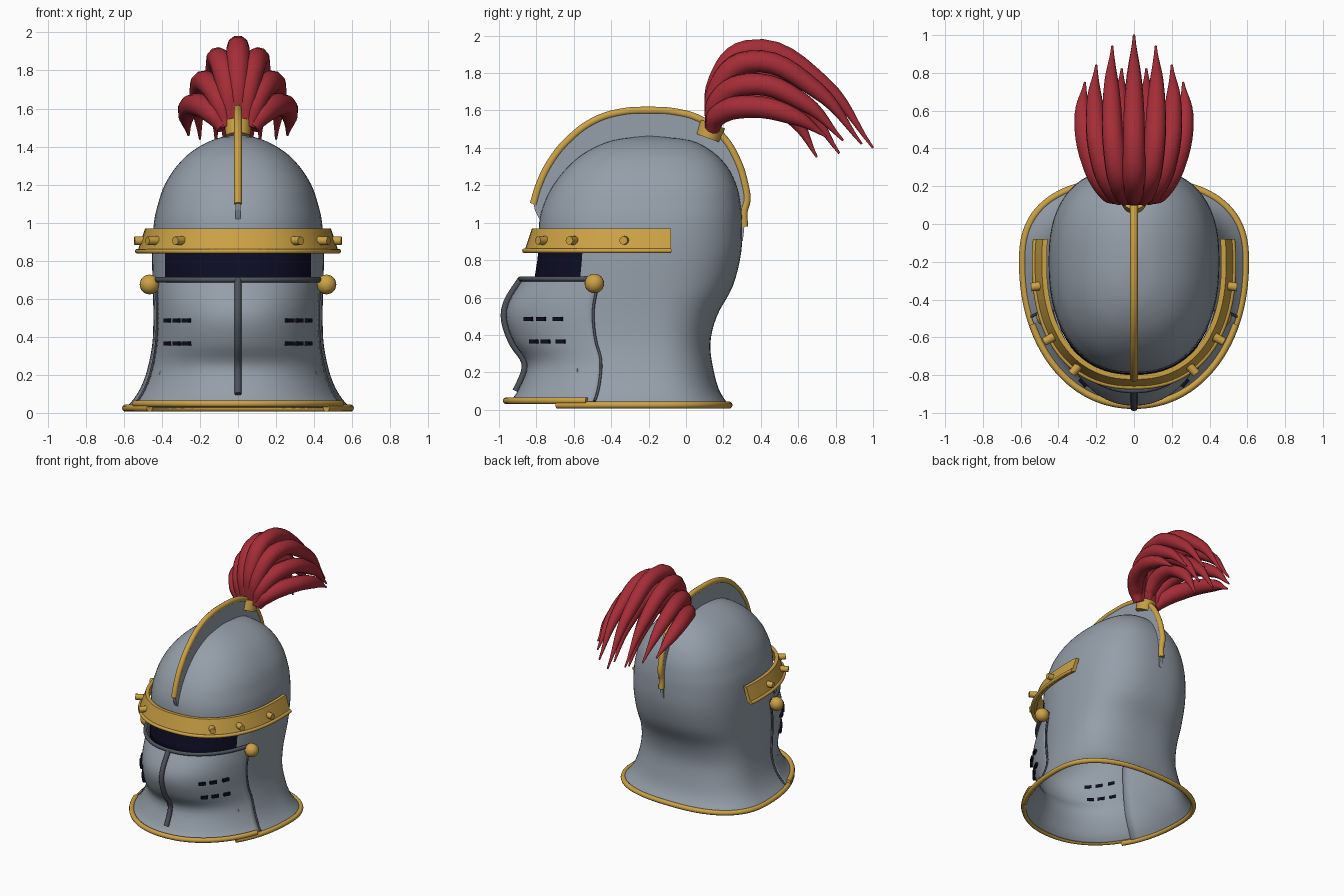
import bpy, bmesh
from math import sin, cos, asin, pi, atan2
from mathutils import Vector, Matrix

cube = bpy.data.objects.get("Cube")
if cube:
    bpy.data.objects.remove(cube, do_unlink=True)


def material(name, rgb):
    m = bpy.data.materials.new(name)
    m.use_nodes = True
    m.diffuse_color = (*rgb, 1)
    m.node_tree.nodes["Principled BSDF"].inputs["Base Color"].default_value = (*rgb, 1)
    return m


steel = material("steel", (.30, .345, .40))
dark_steel = material("dark steel", (.075, .085, .105))
gold = material("gold", (.6, .36, .06))
red = material("plume red", (.38, .026, .038))
navy = material("dark opening", (.004, .004, .018))

MID = -.2  # y of the widest section


def select(ob):
    bpy.ops.object.select_all(action='DESELECT')
    ob.select_set(True)
    bpy.context.view_layer.objects.active = ob


def finish(name, bm, mats, smooth=True, thick=0, offset=-1):
    mesh = bpy.data.meshes.new(name)
    bm.to_mesh(mesh)
    bm.free()
    ob = bpy.data.objects.new(name, mesh)
    bpy.context.collection.objects.link(ob)
    for m in mats:
        mesh.materials.append(m)
    if smooth:
        select(ob)
        bpy.ops.object.shade_smooth_by_angle(angle=.7)
    if thick:
        mod = ob.modifiers.new("thickness", 'SOLIDIFY')
        mod.thickness = thick
        mod.offset = offset
    return ob


def loft(rows, keep=None, paint=None):
    """Grid of quads through rows of points; keep and paint rule on (row, column)."""
    bm = bmesh.new()
    grid = [[bm.verts.new(p) for p in row] for row in rows]
    for i in range(len(rows) - 1):
        for j in range(len(rows[0]) - 1):
            if keep and not keep(i, j):
                continue
            f = bm.faces.new((grid[i][j], grid[i][j + 1], grid[i + 1][j + 1], grid[i + 1][j]))
            f.material_index = paint(i, j) if paint else 0
    bmesh.ops.remove_doubles(bm, verts=bm.verts, dist=.0005)
    loose = [v for v in bm.verts if not v.link_faces]
    bmesh.ops.delete(bm, geom=loose, context='VERTS')
    return bm


def tube(name, pts, radius, mat, radii=None, sides=3):
    """Round bar along a smooth path, optionally with a radius per point."""
    cu = bpy.data.curves.new(name, 'CURVE')
    cu.dimensions = '3D'
    cu.bevel_depth = radius
    cu.bevel_resolution = sides
    cu.use_fill_caps = True
    cu.resolution_u = 6
    sp = cu.splines.new('BEZIER')
    sp.radius_interpolation = 'CARDINAL'
    sp.bezier_points.add(len(pts) - 1)
    for k, (bp, p) in enumerate(zip(sp.bezier_points, pts)):
        bp.co = p
        bp.handle_left_type = bp.handle_right_type = 'AUTO'
        bp.radius = radii[k] if radii else 1
    cu.materials.append(mat)
    ob = bpy.data.objects.new(name, cu)
    bpy.context.collection.objects.link(ob)
    select(ob)
    bpy.ops.object.convert(target='MESH')
    bpy.ops.object.shade_smooth_by_angle(angle=.9)
    return ob


def ring(t, z, w, f, b, n=2.3):
    """Point on an egg-shaped section; t = 0 is the front, growing towards +x."""
    s, c = sin(t), cos(t)
    e = 2 / n if c > 0 else 2 / 2.5
    x = w * abs(s) ** (2 / n if c > 0 else .8) * (1 if s > 0 else -1)
    y = MID + ((f - MID) if c > 0 else (b - MID)) * abs(c) ** e
    return Vector((x, y, z))


def span(a, b, n):
    return [a + (b - a) * k / n for k in range(n + 1)]


def spline(rows, steps=4):
    out = []
    for i in range(len(rows) - 1):
        quad = [rows[max(0, min(len(rows) - 1, i + k))] for k in (-1, 0, 1, 2)]
        for s in range(steps):
            u = s / steps
            out.append([.5 * (2 * b + (c - a) * u + (2 * a - 5 * b + 4 * c - d) * u * u
                              + (3 * b - a - 3 * c + d) * u ** 3) for a, b, c, d in zip(*quad)])
    return out + [list(rows[-1])]


# Helmet shell: height, half width, front, back
PROFILE = spline([
    (.03, .585, -.9, .225), (.1, .53, -.86, .18), (.2, .485, -.84, .15),
    (.35, .452, -.82, .13), (.5, .445, -.82, .165), (.66, .448, -.815, .25),
    (.84, .452, -.79, .295), (1, .442, -.785, .3), (1.1, .42, -.76, .292),
    (1.2, .385, -.71, .27), (1.3, .32, -.63, .22), (1.38, .235, -.53, .14),
    (1.44, .12, -.39, .02), (1.465, 0, MID, MID)])


def width_at(z):
    for a, b in zip(PROFILE, PROFILE[1:]):
        if a[0] <= z <= b[0]:
            return a[1] + (b[1] - a[1]) * (z - a[0]) / (b[0] - a[0])


angles = span(-pi, pi, 64)


def in_front(j, limit):
    return abs(angles[j] + angles[j + 1]) / 2 < limit


def height(i):
    return (PROFILE[i][0] + PROFILE[i + 1][0]) / 2


finish("helmet_shell", loft(
    [[ring(t, *row) for t in angles] for row in PROFILE],
    keep=lambda i, j: height(i) > .66 or not in_front(j, 1),
    paint=lambda i, j: int(.66 < height(i) < .84 and in_front(j, .98))),
    [steel, navy], thick=.012)

# Visor with its bulging front
VISOR = spline([(.045, -.945), (.1, -.9), (.24, -.85), (.36, -.92),
                (.48, -.96), (.58, -.945), (.7, -.87)])


def visor_point(t, z, f, out=0):
    return ring(t, z, width_at(z) + .008 + out, f - out, .3, 2.15)


finish("visor", loft([[visor_point(t, z, f) for t in span(-1.2, 1.2, 40)] for z, f in VISOR]),
       [steel], thick=.01)
tube("visor_rib", [visor_point(0, z, f, .012) for z, f in VISOR[4:]], .018, dark_steel)
tube("visor_top_rim", [visor_point(t, .7, -.87, .012) for t in span(-1.2, 1.2, 24)],
     .014, dark_steel)
for side, label in ((1, "left"), (-1, "right")):
    tube("visor_edge_" + label, [visor_point(1.2 * side, z, f) for z, f in VISOR[::3]],
         .007, dark_steel)
    bm = bmesh.new()
    bmesh.ops.create_uvsphere(bm, u_segments=20, v_segments=12, radius=.052,
                              matrix=Matrix.Translation((.465 * side, -.49, .675)))
    finish("visor_pivot_" + label, bm, [gold])
    # Breathing slots, two rows of three
    bm = bmesh.new()
    for z, f in ((.485, -.96), (.365, -.922)):
        for x in (.26, .31, .357):
            t = asin((x / width_at(z)) ** 1.07) * side
            d = visor_point(t + .02, z, f) - visor_point(t - .02, z, f)
            bmesh.ops.create_cube(bm, size=1, matrix=Matrix.Translation(visor_point(t, z, f))
                                  @ Matrix.Rotation(atan2(d.y, d.x), 4, 'Z')
                                  @ Matrix.Diagonal((.052, .035, .022, 1)))
    finish("breathing_slots_" + label, bm, [navy], smooth=False)

# Rolled bottom rims
RIM = (.59, -.96, .23, 2.1)
tube("front_bottom_rim", [ring(t, .048, *RIM) for t in span(-1.14, 1.14, 24)], .019, gold)
tube("rear_bottom_rim", [ring(t, .025, *RIM) for t in span(.89, 2 * pi - .89, 48)], .019, gold)


# Flared brow band
def brow_point(t, z, out):
    return ring(t, z, .45 + out, -.785 - out, .3)


section = ((.85, .045), (.845, .08), (.97, .038), (.97, .012), (.85, .045))
bm = loft([[brow_point(t, z, out) for t in span(-1.74, 1.74, 48)] for z, out in section])
bmesh.ops.holes_fill(bm, edges=[e for e in bm.edges if e.is_boundary], sides=4)
bmesh.ops.recalc_face_normals(bm, faces=bm.faces)
finish("brow_band", bm, [gold])
tube("brow_band_roll", [brow_point(t, .85, .078) for t in span(-1.74, 1.74, 36)], .013, gold)
bm = bmesh.new()
for side in (1, -1):
    for x, y in ((.31, -.77), (.45, -.61), (.515, -.33)):
        out = Vector((side * x / .25, (y - MID) / .42, 0))
        bmesh.ops.create_cone(bm, cap_ends=True, segments=12, radius1=.024, radius2=.022, depth=.06,
                              matrix=Matrix.Translation((side * x, y, .905))
                              @ out.to_track_quat('Z', 'Y').to_matrix().to_4x4())
finish("brow_studs", bm, [gold])

# Crest plate and its gold edge
edge = [(-.815, 1.1), (-.785, 1.2), (-.72, 1.33), (-.62, 1.45), (-.49, 1.545), (-.35, 1.59),
        (-.2, 1.6), (-.05, 1.59), (.08, 1.55), (.19, 1.465), (.27, 1.34), (.315, 1.2),
        (.325, 1.12), (.31, 1.06), (.312, .98)]
tube("crest_edge", [(0, y, z) for y, z in edge], .021, gold)
outline = spline([(-.785, 1.02)] + edge + [(.303, .9)], 3)
bm = loft([[(0, MID + (y - MID) * s, 1.1 + (z - 1.1) * s) for y, z in outline] for s in (.66, 1)])
finish("crest_plate", bm, [steel], smooth=False, thick=.026, offset=0)

# Plume socket and feathers
bm = bmesh.new()
bmesh.ops.create_cone(bm, cap_ends=True, segments=20, radius1=.065, radius2=.07, depth=.08,
                      matrix=Matrix.Translation((0, .13, 1.49)) @ Matrix.Rotation(-.35, 4, 'X'))
finish("plume_socket", bm, [gold])


def feather(x, top, tip_y, tip_z, crown=.33):
    path = [(x * .3, .14, 1.5), (x * .5, .17, 1.5 + (top - 1.5) * .6), (x * .85, crown, top),
            (x * 1.04, crown + (tip_y - crown) * .6, top - (top - tip_z) * .34),
            (x, tip_y, tip_z)]
    tube("plume_feather", path, .06, red, (.65, .95, 1, .75, .1))


feather(0, 1.92, 1, 1.4)
feather(0, 1.68, .7, 1.35, .36)
for side in (1, -1):
    for x, *rest in ((.115, 1.86, .94, 1.42), (.2, 1.74, .84, 1.44),
                     (.26, 1.62, .75, 1.46), (.065, 1.76, .82, 1.37)):
        feather(side * x, *rest)
